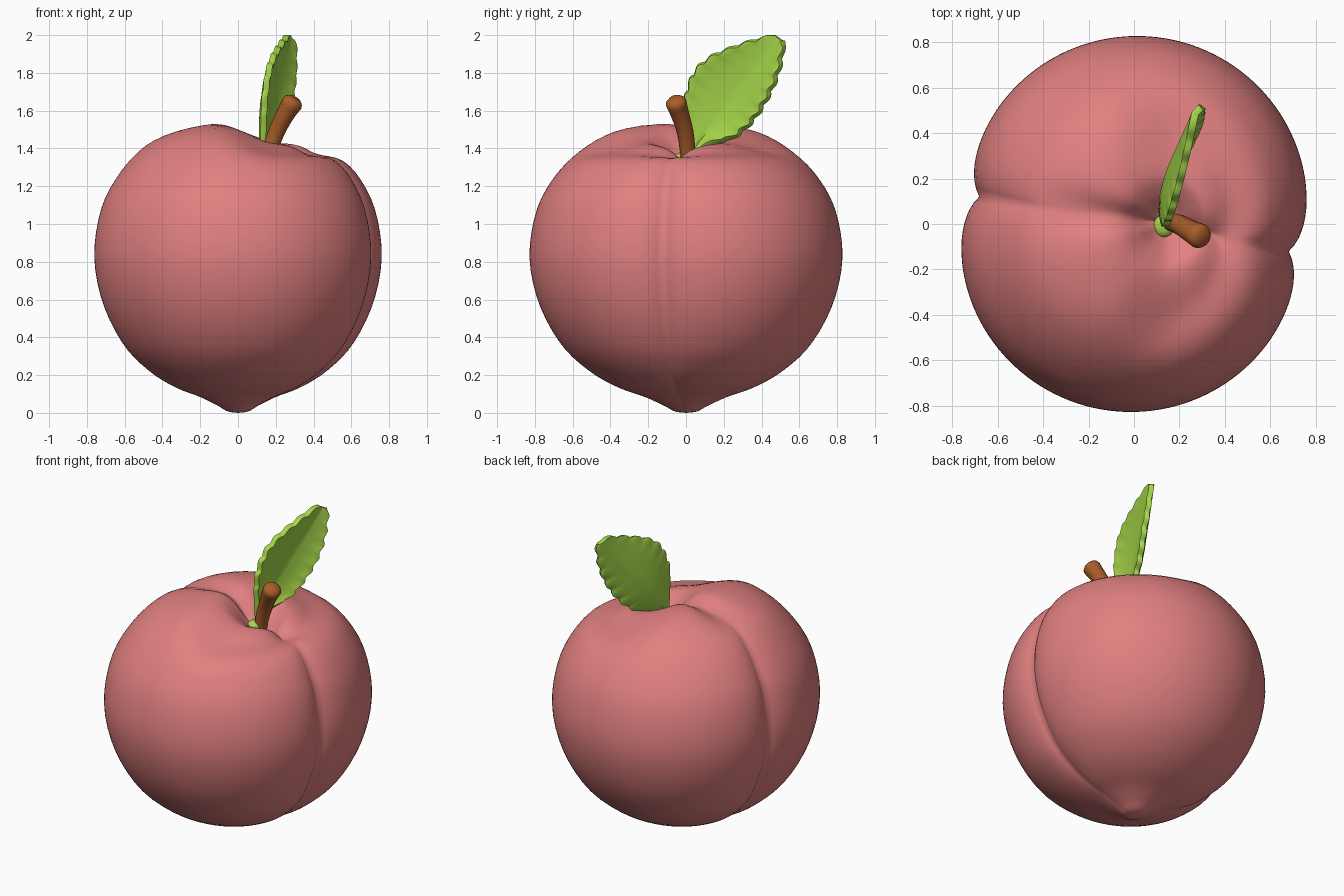
import bpy, bmesh, math
from mathutils import Vector

if "Cube" in bpy.data.objects:
    bpy.data.objects.remove(bpy.data.objects["Cube"])


def material(name, rgb):
    m = bpy.data.materials.new(name)
    m.diffuse_color = (*rgb, 1)
    m.use_nodes = True
    m.node_tree.nodes["Principled BSDF"].inputs["Base Color"].default_value = m.diffuse_color
    return m


PINK = material("peach_pink", (0.75, 0.215, 0.215))
GREEN = material("leaf_green", (0.37, 0.66, 0.065))
BROWN = material("stem_brown", (0.40, 0.11, 0.022))


def smooth(a, b, v):
    t = max(0.0, min(1.0, (v - a) / (b - a)))
    return t * t * (3 - 2 * t)


def spline(pts, t):
    """Catmull-Rom through pts, t in 0..1."""
    pts = [Vector(p) for p in pts]
    n = len(pts) - 1
    i = min(int(t * n), n - 1)
    f = t * n - i
    b, c = pts[i], pts[i + 1]
    a = pts[i - 1] if i else b * 2 - c
    d = pts[i + 2] if i + 2 <= n else c * 2 - b
    return 0.5 * (2 * b + (c - a) * f + (2 * a - 5 * b + 4 * c - d) * f * f
                  + (3 * b - a - 3 * c + d) * f ** 3)


def finish(name, bm, mat, angle=60):
    bmesh.ops.recalc_face_normals(bm, faces=bm.faces)
    me = bpy.data.meshes.new(name)
    bm.to_mesh(me)
    bm.free()
    ob = bpy.data.objects.new(name, me)
    bpy.context.collection.objects.link(ob)
    me.materials.append(mat)
    bpy.ops.object.select_all(action='DESELECT')
    ob.select_set(True)
    bpy.context.view_layer.objects.active = ob
    bpy.ops.object.shade_smooth_by_angle(angle=math.radians(angle))
    return ob


def bridge(bm, r0, r1):
    n = len(r0)
    for j in range(n):
        k = (j + 1) % n
        bm.faces.new((r0[j], r0[k], r1[k], r1[j]))


def cap(bm, ring, v):
    for j in range(len(ring)):
        bm.faces.new((ring[j], ring[(j + 1) % len(ring)], v))


# Fruit: profile (radius, height) swept round, pinched along a crease line
PROFILE = [(0, 0), (0.06, 0.008), (0.12, 0.04), (0.22, 0.085), (0.36, 0.135),
           (0.51, 0.22), (0.66, 0.36), (0.78, 0.58), (0.83, 0.83), (0.79, 1.08),
           (0.69, 1.26), (0.555, 1.40), (0.40, 1.495), (0.23, 1.536), (0.14, 1.505),
           (0.07, 1.45), (0.03, 1.428), (0, 1.42)]
CREASE = math.radians(-10)


def fruit_point(u, t):
    r, z = spline(PROFILE, u)
    s = abs(math.sin(t))
    pinch = smooth(0.05, 0.35, u) * (1 - 0.7 * smooth(0.6, 0.85, u))
    f = 1 - 0.10 * (1 - s) - 0.065 * pinch * math.exp(-s / 0.12)
    x = r * f * math.cos(t + CREASE)
    y = r * f * math.sin(t + CREASE)
    if u > 0.5:
        x += 0.14 * (1 - smooth(0.12, 0.55, r))          # cavity sits off centre
        top = smooth(0.5, 0.68, u)
        z -= 0.10 * top * smooth(-0.15, 0.22, x) * (1 - smooth(0.38, 0.72, r))
        right = smooth(-0.3, 0.3, math.cos(t))
        notch = right * 0.095 * math.exp(-s / 0.4) + (1 - right) * 0.055 * math.exp(-(s / 0.3) ** 2)
        z -= notch * smooth(0.0, 0.13, r) * (1 - smooth(0.25, 0.62, r))
    return Vector((x, y, z))


bm = bmesh.new()
RINGS, SEGS = 64, 144
rings = []
for i in range(1, RINGS):
    rings.append([bm.verts.new(fruit_point(i / RINGS, 2 * math.pi * j / SEGS))
                  for j in range(SEGS)])
for a, b in zip(rings, rings[1:]):
    bridge(bm, a, b)
cap(bm, rings[0], bm.verts.new(fruit_point(0, 0)))
cap(bm, rings[-1], bm.verts.new(fruit_point(1, 0)))
finish("fruit", bm, PINK, 80)

# Stem: bent tube that flares to a rounded end
PATH = [(0.15, 0.012, 1.29), (0.17, 0.008, 1.39), (0.205, -0.005, 1.49),
        (0.25, -0.032, 1.58), (0.287, -0.052, 1.64)]
bm = bmesh.new()
stations = [(k / 12, 0.040 + 0.016 * (k / 12) ** 2) for k in range(13)]
stations += [(1.03, 0.051), (1.06, 0.034)]
rings = []
for t, rad in stations:
    c = spline(PATH, min(t, 1))
    d = (spline(PATH, min(t, 1)) - spline(PATH, min(t, 1) - 0.02)).normalized()
    if t > 1:
        c = c + d * (t - 1) * 0.5
    e = d.cross(Vector((0, 1, 0))).normalized()
    g = d.cross(e)
    rings.append([bm.verts.new(c + rad * (e * math.cos(a) + g * math.sin(a)))
                  for a in [2 * math.pi * j / 16 for j in range(16)]])
for a, b in zip(rings, rings[1:]):
    bridge(bm, a, b)
bm.faces.new(rings[0])
bm.faces.new(rings[-1])
finish("stem", bm, BROWN, 50)

# Leaf: cupped sheet with saw-toothed edges either side of a midrib
UPPER = [.02, .11, .19, .235, .25, .225, .17, .105, .03]
LOWER = [.02, .04, .115, .145, .15, .14, .12, .085, .035]
BASE, TIP = Vector((0.03, 1.37)), Vector((0.49, 1.985))
AXIS = (TIP - BASE).normalized()
SIDE = Vector((-AXIS.y, AXIS.x))
ROWS, HALF, TEETH = 72, 7, 9


def leaf_point(t, v):
    widths = UPPER if v > 0 else LOWER
    w = spline([(a, 0) for a in widths], t).x
    tooth = (t * TEETH) % 1
    w += 0.016 * smooth(0.1, 0.3, t) * (math.sin(math.pi * tooth ** 1.6) - 0.5) * abs(v) ** 3
    p = BASE + AXIS * t * (TIP - BASE).length + SIDE * (v * w)
    x = 0.13 + 0.31 * p.x + 0.06 * (p.y - 1.42) - 0.045 * t ** 3
    x += 0.02 * max(0, -v) * smooth(0.3, 0.7, t)                      # lower edge flares out
    x -= 0.048 * math.sin(math.pi * t ** 0.8) * (1 - v * v)           # cup
    x -= 0.008 * math.exp(-abs(v) * 9) * (1 - t)                      # midrib groove
    return Vector((x, p.x, p.y))


bm = bmesh.new()
grid = [[bm.verts.new(leaf_point(i / ROWS, j / HALF)) for j in range(-HALF, HALF + 1)]
        for i in range(ROWS + 1)]
for a, b in zip(grid, grid[1:]):
    for j in range(2 * HALF):
        bm.faces.new((a[j], a[j + 1], b[j + 1], b[j]))
leaf = finish("leaf", bm, GREEN, 50)
solid = leaf.modifiers.new("thickness", 'SOLIDIFY')
solid.thickness = 0.032
solid.offset = 0
bev = leaf.modifiers.new("soft_edge", 'BEVEL')
bev.width = 0.007
bev.segments = 2
bev.limit_method = 'ANGLE'
bev.angle_limit = math.radians(60)

# Collar: small green cup joining leaf and stem
bm = bmesh.new()
bmesh.ops.create_uvsphere(bm, u_segments=20, v_segments=10, radius=1)
for v in bm.verts:
    v.co = Vector((0.132 + 0.046 * v.co.x, -0.008 + 0.05 * v.co.y, 1.355 + 0.028 * v.co.z))
finish("leaf_collar", bm, GREEN)
